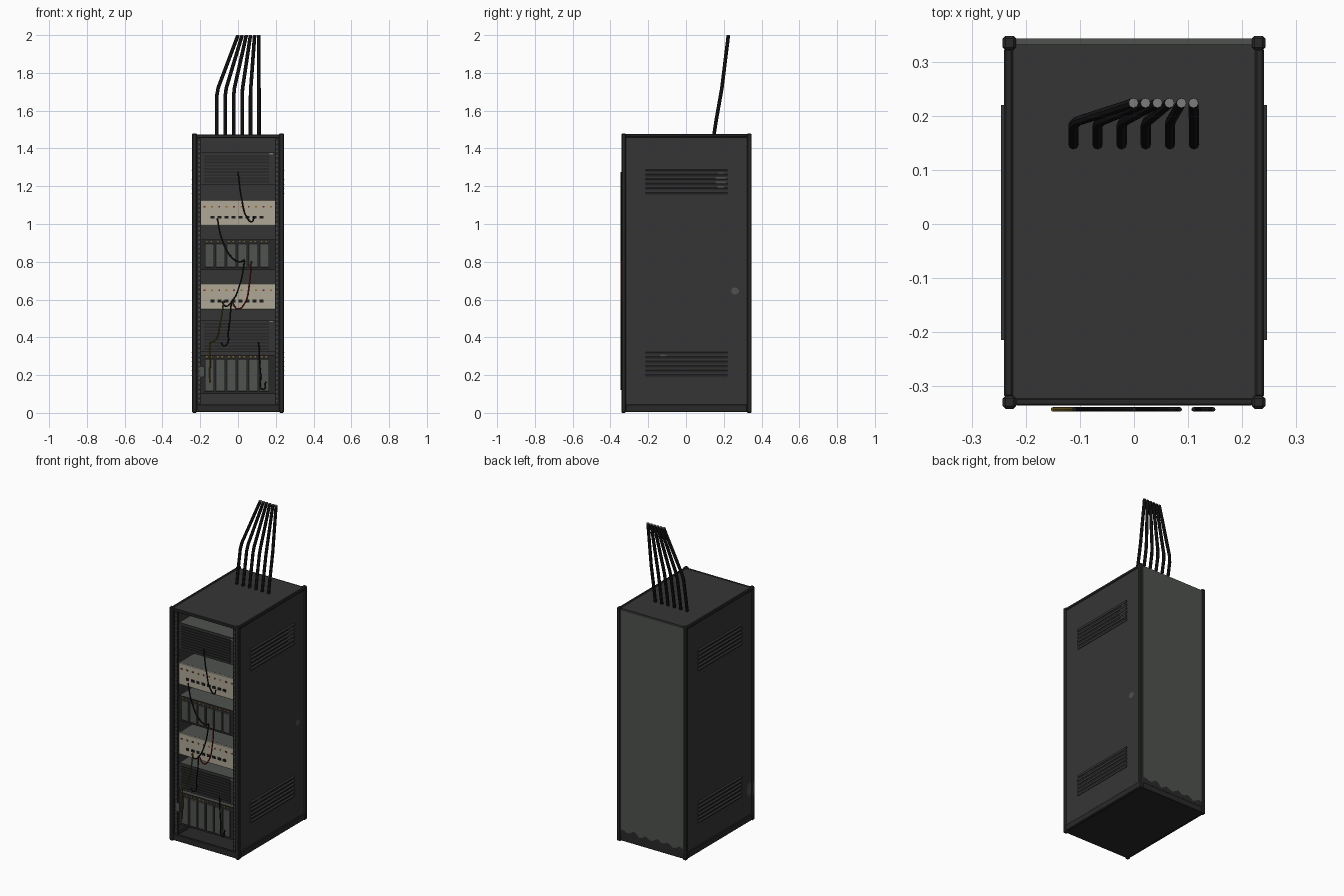
import bpy, bmesh, math, random
from mathutils import Matrix, Vector

random.seed(4)
if "Cube" in bpy.data.objects:
    bpy.data.objects.remove(bpy.data.objects["Cube"], do_unlink=True)


def material(name, r, g, b):
    m = bpy.data.materials.new(name)
    m.use_nodes = True
    m.diffuse_color = (r, g, b, 1)
    shader = m.node_tree.nodes["Principled BSDF"]
    shader.inputs["Base Color"].default_value = (r, g, b, 1)
    shader.inputs["Roughness"].default_value = 0.7
    return m


PANEL = material("charcoal panel", .036, .036, .036)
FRAME = material("dark frame", .022, .022, .023)
GREY = material("grey metal", .078, .084, .076)
CREAM = material("cream faceplate", .42, .39, .30)
BLACK = material("black rubber", .010, .010, .011)
RED = material("red", .22, .015, .012)
AMBER = material("amber", .30, .15, .02)
YELLOW = material("yellow cable", .13, .085, .012)
LIGHT = material("light grey", .20, .20, .20)


def finish(name, bm, mat):
    mesh = bpy.data.meshes.new(name)
    bm.to_mesh(mesh)
    bm.free()
    mesh.materials.append(mat)
    obj = bpy.data.objects.new(name, mesh)
    bpy.context.collection.objects.link(obj)
    return obj


def boxes(name, mat, spans, bevel=0, tilt=0):
    """Each span is (x0, x1, y0, y1, z0, z1)."""
    bm = bmesh.new()
    for x0, x1, y0, y1, z0, z1 in spans:
        centre = Vector((x0 + x1, y0 + y1, z0 + z1)) / 2
        size = (x1 - x0, y1 - y0, z1 - z0, 1)
        turn = Matrix.Rotation(tilt * (1 if centre.x > 0 else -1), 4, 'Y')
        bmesh.ops.create_cube(bm, matrix=Matrix.Translation(centre) @ turn @ Matrix.Diagonal(size))
    obj = finish(name, bm, mat)
    if bevel:
        mod = obj.modifiers.new("edge", 'BEVEL')
        mod.width, mod.segments = bevel, 1
    return obj


def sheet(name, mat, points):
    """One flat face through the given points."""
    bm = bmesh.new()
    bm.faces.new([bm.verts.new(p) for p in points])
    return finish(name, bm, mat)


def cable(name, mat, paths, radius, smooth=True):
    curve = bpy.data.curves.new(name, 'CURVE')
    curve.dimensions = '3D'
    curve.bevel_depth, curve.bevel_resolution = radius, 2
    curve.use_fill_caps, curve.resolution_u = True, 6
    for path in paths:
        if smooth:
            spline = curve.splines.new('BEZIER')
            spline.bezier_points.add(len(path) - 1)
            for p, co in zip(spline.bezier_points, path):
                p.co = co
                p.handle_left_type = p.handle_right_type = 'AUTO'
        else:
            spline = curve.splines.new('POLY')
            spline.points.add(len(path) - 1)
            for p, co in zip(spline.points, path):
                p.co = (*co, 1)
    curve.materials.append(mat)
    obj = bpy.data.objects.new(name, curve)
    bpy.context.collection.objects.link(obj)
    bpy.ops.object.select_all(action='DESELECT')
    obj.select_set(True)
    bpy.context.view_layer.objects.active = obj
    bpy.ops.object.convert(target='MESH')
    bpy.ops.object.shade_smooth_by_angle()


def both(x0, x1, *rest):
    return [(x0, x1, *rest), (-x1, -x0, *rest)]


# Cabinet frame
boxes("corner_posts", FRAME, both(.218, .243, -.342, -.318, 0, 1.48)
      + both(.218, .243, .322, .348, 0, 1.48), .005)
boxes("side_rails", FRAME, both(.224, .241, -.32, .325, 1.458, 1.476)
      + both(.224, .241, -.32, .325, .004, .045), .004)
boxes("front_back_rails", FRAME, [(-.22, .22, -.336, -.322, 1.455, 1.474), (-.22, .22, -.336, -.322, .004, .045),
                                  (-.22, .22, .325, .341, .004, .045)], .003)

# Cabinet skin
boxes("side_panels", PANEL, both(.222, .236, -.32, .325, .04, 1.465))
boxes("top_panel", PANEL, [(-.225, .225, -.33, .332, 1.46, 1.472)])
boxes("bottom_panel", FRAME, [(-.225, .225, -.33, .332, .004, .016)])
boxes("back_panel", GREY, [(-.22, .22, .332, .343, .04, 1.468)])
boxes("inner_back", PANEL, [(-.222, .222, .32, .33, .016, 1.46)])

# Side louvres
boxes("side_louvres", PANEL, [s for base in (.19, 1.155) for i in range(6)
      for s in both(.231, .244, -.215, .22, base + i * .024, base + i * .024 + .012)], tilt=.35)

# Mounting rails with square holes
boxes("mounting_rails", FRAME, both(.196, .216, -.328, -.31, .045, 1.455))
boxes("rail_holes", GREY, [s for i in range(58) for s in both(.202, .209, -.3295, -.327, .06 + i * .024, .069 + i * .024)])


def chassis(name, z0, z1):
    boxes(name + "_chassis", GREY, [(-.196, .196, -.304, .2, z0, z1)])


# Dark slatted units
for name, z0, z1 in (("upper_server", 1.21, 1.38), ("lower_server", .323, .492)):
    chassis(name, z0, z1)
    boxes(name + "_face", PANEL, [(-.198, .198, -.31, -.303, z0, z1)])
    step = (z1 - z0 - .02) / 9
    boxes(name + "_slats", FRAME, [(-.18, .165, -.315, -.309, z0 + .01 + i * step, z0 + .02 + i * step) for i in range(9)])
    boxes(name + "_lamp", LIGHT, [(.167, .185, -.313, -.309, z1 - .012, z1 - .005)])

# Cream patch units with lamps and jacks
for name, z0 in (("upper_patch_unit", .99), ("lower_patch_unit", .547)):
    chassis(name, z0, z0 + .137)
    boxes(name + "_face", CREAM, [(-.198, .198, -.312, -.303, z0, z0 + .137)], .002)
    lamps = [(-.182 + i * .039, -.172 + i * .039, -.315, -.311, z0 + .098, z0 + .106) for i in range(10)]
    boxes(name + "_red_lamps", RED, lamps[::2])
    boxes(name + "_amber_lamps", AMBER, lamps[1::2])
    boxes(name + "_jacks", BLACK, [(-.145 + i * .037, -.124 + i * .037, -.316, -.311, z0 + .038, z0 + .053) for i in range(8)])

# Module cages with six upright cards
for name, z0, z1 in (("upper_card_cage", .757, .918), ("lower_card_cage", .10, .307)):
    chassis(name, z0, z1)
    boxes(name + "_face", FRAME, [(-.198, .198, -.308, -.303, z0, z1)])
    xs = [-.176 + i * .0582 for i in range(6)]
    boxes(name + "_cards", GREY, [(x, x + .05, -.317, -.307, z0 + .014, z1 - .022) for x in xs], .002)
    boxes(name + "_lamps", AMBER, [(x + d, x + d + .008, -.312, -.307, z1 - .014, z1 - .007) for x in xs for d in (.006, .03)])


# Loose front cables
def front(*points):
    return [(x, -.343, z) for x, z in points]


cable("black_patch_cables", BLACK, [
    front((0, 1.275), (.02, 1.13), (.05, 1.03), (.073, 1.012), (.085, 1.04)),
    front((-.11, 1.03), (-.085, .92), (-.03, .82), (.01, .8), (.035, .81)),
    front((.035, .805), (.01, .68), (-.04, .58), (-.065, .565), (-.085, .59)),
    front((-.035, .59), (-.05, .44), (-.07, .355), (-.09, .37)),
    front((.11, .375), (.12, .2), (.133, .125), (.147, .165))], .004)
cable("red_patch_cable", RED, [front((.07, .805), (.06, .68), (.035, .58), (0, .55), (-.03, .585))], .004)
cable("yellow_patch_cables", YELLOW, [
    front((-.075, .595), (-.095, .47), (-.125, .38), (-.148, .375)),
    front((-.15, .37), (-.148, .27), (-.15, .16))], .004)

# Overhead cables converging above the roof
risers = [-.112 + i * .0446 for i in range(6)]
ends = [-.001 + i * .0222 for i in range(6)]
cable("overhead_cables", BLACK, [[(a, .146, 1.46), (a, .16, 1.55), (a, .183, 1.68), (a + (b - a) * .06, .19, 1.72), (b, .224, 1.997)]
                                 for a, b in zip(risers, ends)], .0095, smooth=False)
bm = bmesh.new()
for x in ends:
    bmesh.ops.create_cone(bm, cap_ends=True, segments=8, radius1=.0092, radius2=.0092, depth=.004,
                          matrix=Matrix.Translation((x, .224, 1.998)))
finish("cable_ends", bm, LIGHT)

# Grime along the foot of the back
edge = [(-.218 + i * .0218, .3435, .07 + .012 * math.sin(i * 1.7) + random.uniform(-.006, .006)) for i in range(21)]
sheet("back_grime", FRAME, [(.218, .3435, .04), (-.218, .3435, .04)] + edge)


# Scuffs on the skin
def scuff(name, x, y, z, ry, rz):
    sheet(name, GREY, [(x, y + ry * math.cos(t) * random.uniform(.8, 1), z + rz * math.sin(t) * random.uniform(.8, 1))
                       for t in [k * math.tau / 12 for k in range(12)]])


scuff("louvre_scuff", .2375, .185, 1.232, .032, .05)
scuff("side_scuff", .2375, .26, .645, .025, .02)
scuff("low_scuff", .2375, -.12, .303, .02, .006)
scuff("corner_scuff", -.2375, -.295, .205, .025, .05)
scuff("post_scuff", -.2436, -.328, .205, .010, .05)
boxes("rail_scuff", GREY, [(-.203, -.178, -.33, -.326, .19, .245)])
